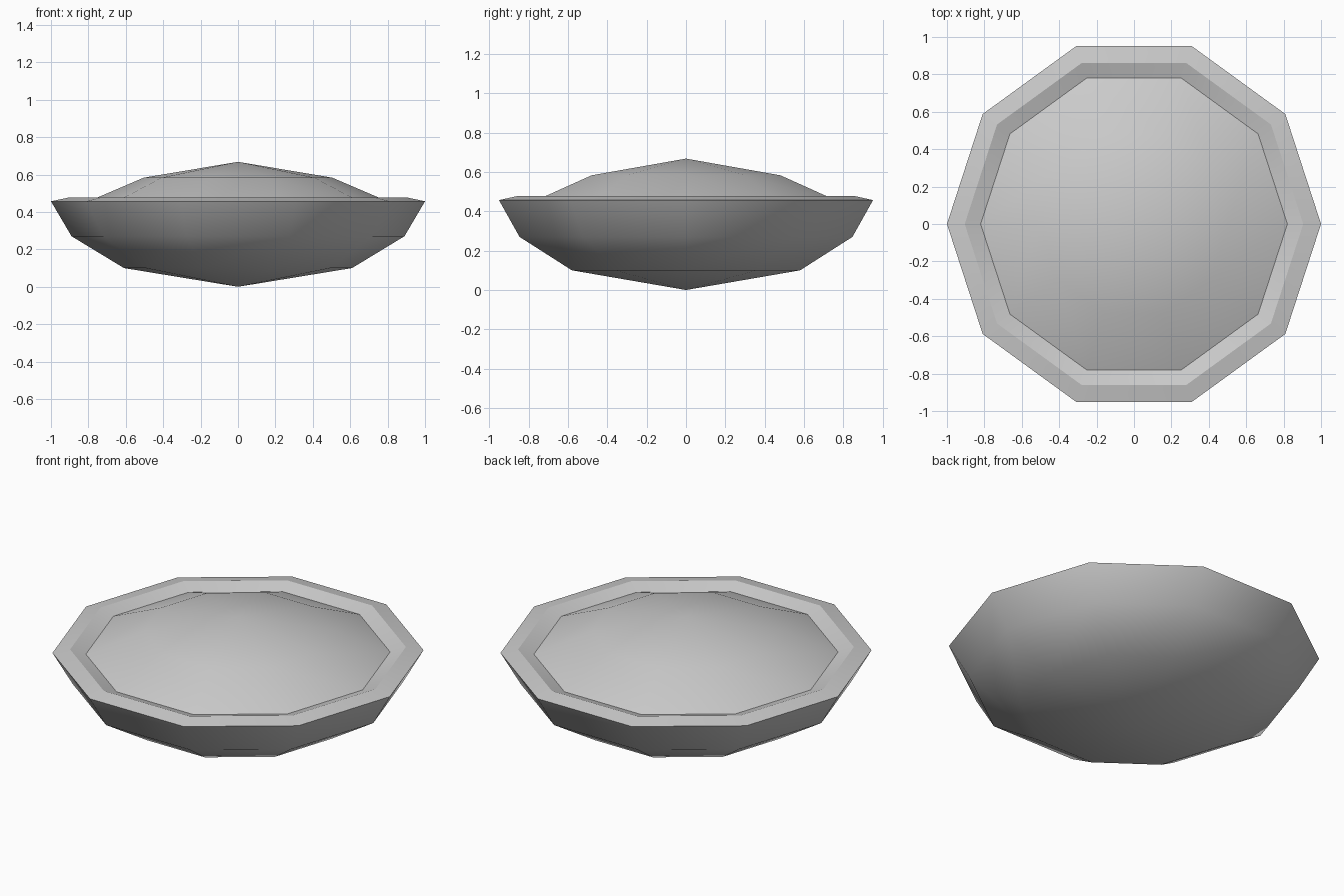
import bpy, bmesh
from math import cos, sin, tau

if "Cube" in bpy.data.objects:
    bpy.data.objects.remove(bpy.data.objects["Cube"])

SIDES = 10
GREY = (0.6, 0.6, 0.6, 1)

grey = bpy.data.materials.new("plain grey")
grey.use_nodes = True
grey.diffuse_color = GREY
grey.node_tree.nodes["Principled BSDF"].inputs["Base Color"].default_value = GREY


def lathe(name, tip_z, profile, creases=()):
    """Turn (radius, z) rings around z from a tip; creases are sharp ring numbers."""
    bm = bmesh.new()
    tip = bm.verts.new((0, 0, tip_z))
    angles = [tau * i / SIDES for i in range(SIDES)]
    rings = [[bm.verts.new((r * cos(a), r * sin(a), z)) for a in angles]
             for r, z in profile]
    for i in range(SIDES):
        j = (i + 1) % SIDES
        bm.faces.new((tip, rings[0][i], rings[0][j]))
        for inner, outer in zip(rings, rings[1:]):
            bm.faces.new((inner[i], outer[i], outer[j], inner[j]))
    for face in bm.faces:
        face.smooth = True
    for k in creases:
        for i in range(SIDES):
            bm.edges.get((rings[k][i], rings[k][(i + 1) % SIDES])).smooth = False
    # Point the shell outward: down for a bowl, up for a dome
    up = tip_z > profile[0][1]
    bm.normal_update()
    if (tip.link_faces[0].normal.z > 0) != up:
        bmesh.ops.reverse_faces(bm, faces=bm.faces[:])
    mesh = bpy.data.meshes.new(name)
    bm.to_mesh(mesh)
    bm.free()
    mesh.materials.append(grey)
    obj = bpy.data.objects.new(name, mesh)
    bpy.context.collection.objects.link(obj)
    return obj


# Lower hull, rim and the groove sloping in to the dome
lathe("hull", 0, [(0.61, 0.1), (0.89, 0.27), (1, 0.457), (0.905, 0.477), (0.82, 0.448)],
      creases=(2, 3))

# Shallow two-step dome
lathe("dome", 0.668, [(0.505, 0.583), (0.82, 0.448)])
